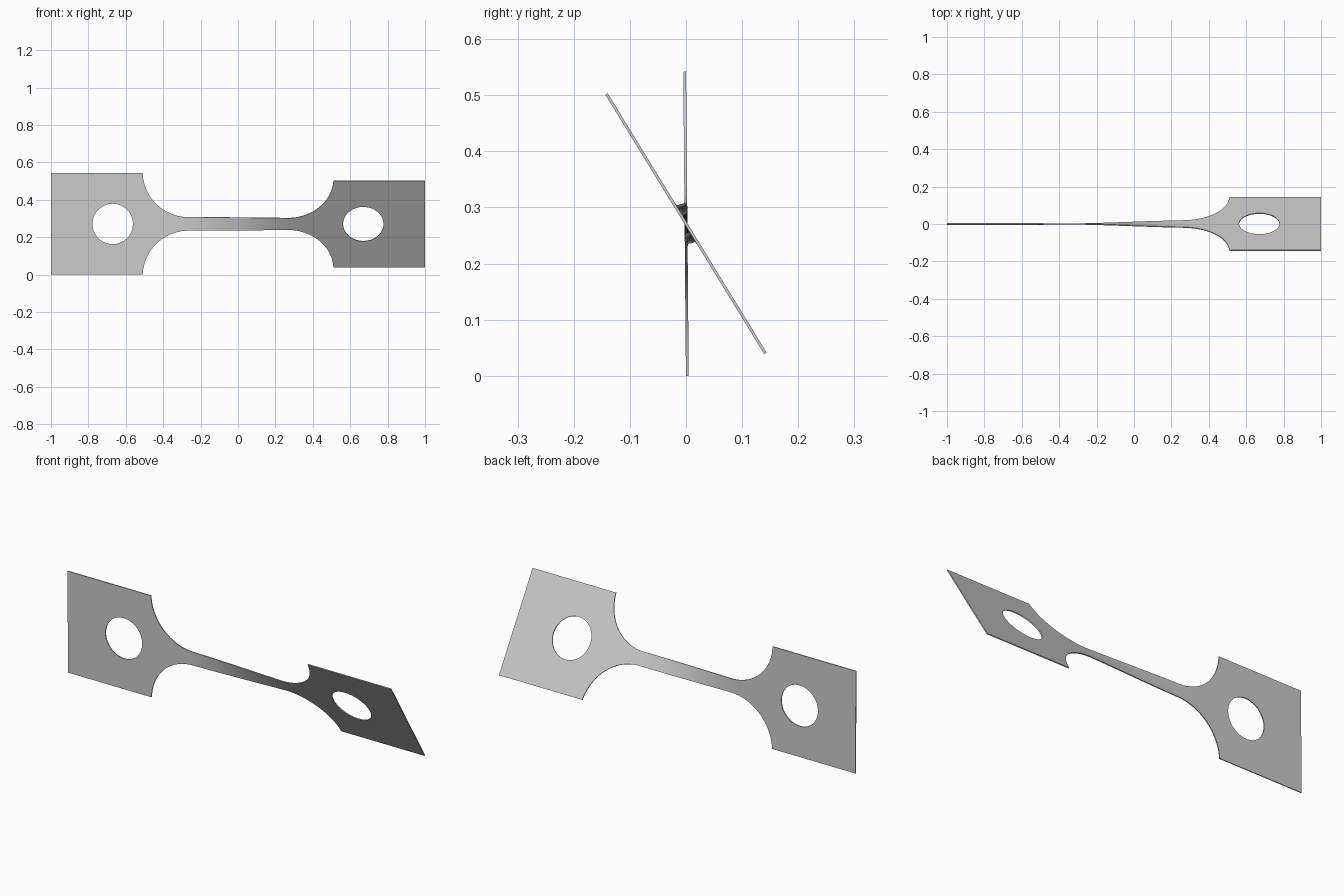
import bpy, bmesh, math

cube = bpy.data.objects.get("Cube")
if cube:
    bpy.data.objects.remove(cube, do_unlink=True)

HALF_H = 0.271      # half height of the end plates
INNER = 0.51        # where the plates meet the fillets
NECK = 0.036        # half height of the neck
RADIUS = 0.245      # fillet radius
HOLE_X, HOLE_R = 0.67, 0.108
TWIST_START, TWIST_END = math.radians(0.5), math.radians(31.5)
TWIST_REACH = 0.32
THICK = 0.005
ROWS = 4

metal = bpy.data.materials.new("plain grey metal")
metal.use_nodes = True
grey = (0.6, 0.6, 0.6, 1)
metal.diffuse_color = grey
metal.node_tree.nodes["Principled BSDF"].inputs["Base Color"].default_value = grey


def twist(x):
    """Angle about the long axis, changing only along the neck."""
    t = max(0, min(1, (x + TWIST_REACH) / (2 * TWIST_REACH)))
    t = 0.5 * t + 0.5 * t * t * (3 - 2 * t)
    return TWIST_START + (TWIST_END - TWIST_START) * t


# Half profile of fillet and neck, from the plate to the middle
centre_x, centre_z = INNER - RADIUS, NECK + RADIUS
start = math.asin((centre_z - HALF_H) / RADIUS)
half = []
for i in range(25):
    a = start + (math.pi / 2 - start) * i / 24
    half.append((centre_x + RADIUS * math.cos(a), centre_z - RADIUS * math.sin(a)))
half += [(centre_x * (1 - i / 12), NECK) for i in range(1, 13)]
half[0] = (INNER, HALF_H)
profile = [(-x, h) for x, h in half] + half[-2::-1]

# Neck and fillets as a strip of columns
bm = bmesh.new()
columns = [[bm.verts.new((x, 0, h * (2 * r / ROWS - 1))) for r in range(ROWS + 1)]
           for x, h in profile]
for a, b in zip(columns, columns[1:]):
    for r in range(ROWS):
        bm.faces.new((a[r], b[r], b[r + 1], a[r + 1]))


def edge_chain(verts, closed=False):
    pairs = list(zip(verts, verts[1:] + verts[:1])) if closed else list(zip(verts, verts[1:]))
    return [bm.edges.get(p) or bm.edges.new(p) for p in pairs]


# End plates, each with a round hole
for side, column in ((-1, columns[0]), (1, columns[-1])):
    corners = [bm.verts.new((side, 0, z)) for z in (HALF_H, -HALF_H)]
    hole = [bm.verts.new((side * HOLE_X + HOLE_R * math.cos(k * math.tau / 64), 0,
                          HOLE_R * math.sin(k * math.tau / 64))) for k in range(64)]
    border = edge_chain(column + corners, True) + edge_chain(hole, True)
    bmesh.ops.triangle_fill(bm, use_beauty=True, use_dissolve=False, edges=border,
                            normal=(0, -1, 0))

bmesh.ops.recalc_face_normals(bm, faces=bm.faces)

# Twist about the long axis and lift onto the ground
for v in bm.verts:
    a, z = twist(v.co.x), v.co.z
    v.co.y = -z * math.sin(a)
    v.co.z = z * math.cos(a) + HALF_H

mesh = bpy.data.meshes.new("twisted_plate")
bm.to_mesh(mesh)
bm.free()
mesh.materials.append(metal)
plate = bpy.data.objects.new("twisted_plate", mesh)
bpy.context.collection.objects.link(plate)

# Sheet thickness
solid = plate.modifiers.new("thickness", 'SOLIDIFY')
solid.thickness = THICK
solid.offset = 0
bpy.ops.object.select_all(action='DESELECT')
plate.select_set(True)
bpy.context.view_layer.objects.active = plate
bpy.ops.object.modifier_apply(modifier=solid.name)
bpy.ops.object.shade_smooth_by_angle(angle=math.radians(30))
